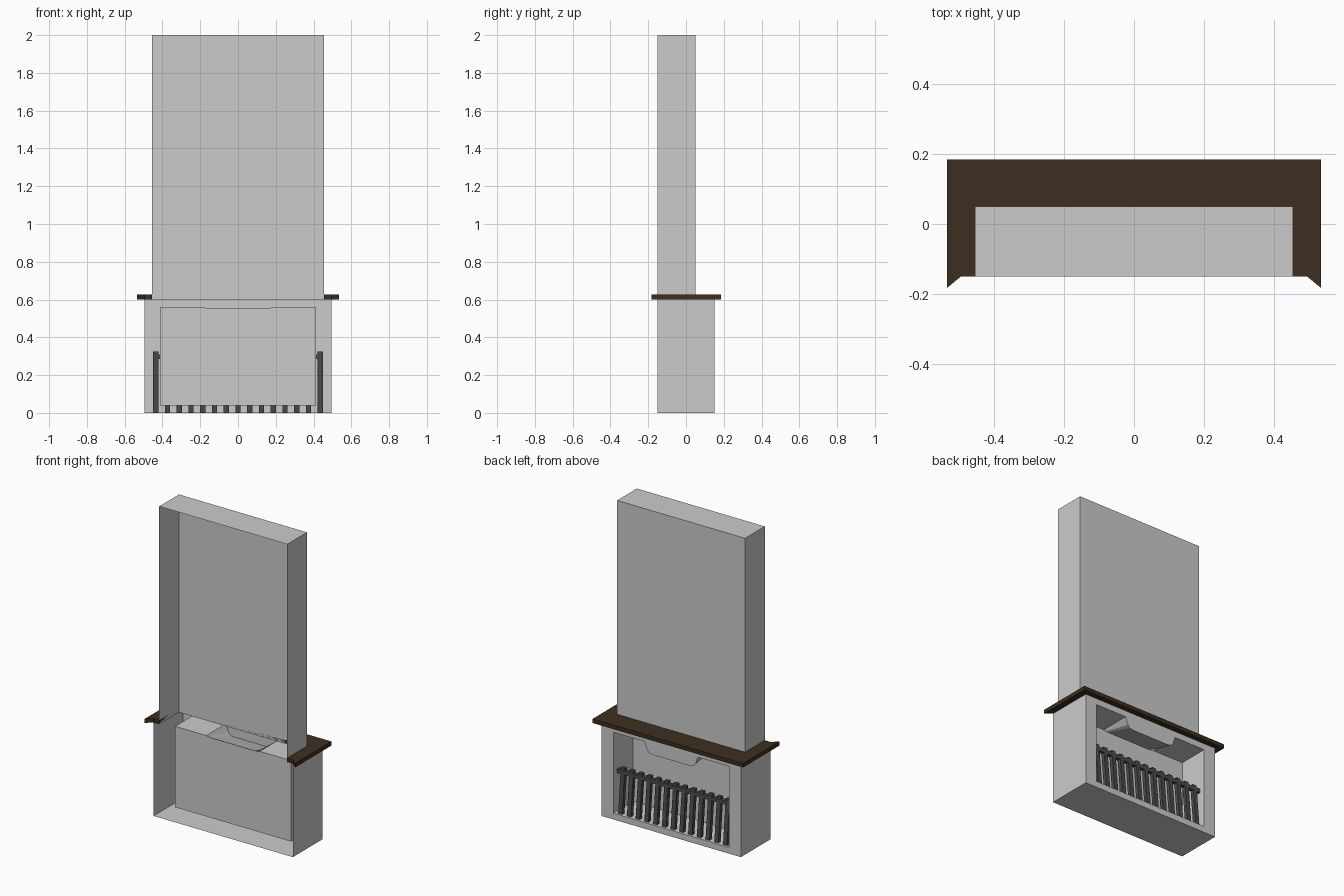
import bpy, bmesh
from mathutils import Vector

if "Cube" in bpy.data.objects:
    bpy.data.objects.remove(bpy.data.objects["Cube"])


def finish(bm, name, mat=None, fix=False):
    if fix:
        bmesh.ops.recalc_face_normals(bm, faces=bm.faces)
    me = bpy.data.meshes.new(name)
    bm.to_mesh(me)
    bm.free()
    ob = bpy.data.objects.new(name, me)
    bpy.context.collection.objects.link(ob)
    if mat:
        me.materials.append(mat)
    return ob


def material(name, rgb):
    m = bpy.data.materials.new(name)
    m.diffuse_color = (*rgb, 1)
    m.use_nodes = True
    m.node_tree.nodes["Principled BSDF"].inputs["Base Color"].default_value = m.diffuse_color
    return m


def open_box(bm, lo, hi, skip):
    """Box with outward normals; faces whose normal is in skip are left out."""
    v = {}
    for i in (0, 1):
        for j in (0, 1):
            for k in (0, 1):
                v[i, j, k] = bm.verts.new(((lo, hi)[i][0], (lo, hi)[j][1], (lo, hi)[k][2]))
    centre = (Vector(lo) + Vector(hi)) / 2
    for axis in range(3):
        for s in (0, 1):
            if "xyz"[axis] + "-+"[s] in skip:
                continue
            ring = []
            for a, b in ((0, 0), (1, 0), (1, 1), (0, 1)):
                key = [a, b]
                key.insert(axis, s)
                ring.append(v[tuple(key)])
            f = bm.faces.new(ring)
            f.normal_update()
            if f.normal.dot(f.calc_center_median() - centre) < 0:
                f.normal_flip()


wood = material("dark_wood", (0.045, 0.028, 0.013))
iron = material("iron", (0.07, 0.07, 0.07))

# chimney breast: thin shell, open at the wall side and below
bm = bmesh.new()
open_box(bm, (-0.455, -0.15, 0.6), (0.455, 0.05, 2.0), ("y-", "z-"))
finish(bm, "chimney_breast")

# opening outline with a hanging tab in the middle of its top edge
W, Z0, Z1 = 0.412, 0.04, 0.56


def outline(y, drop):
    half = [(W, Z0), (W, Z1), (0.19, Z1), (0.172, Z1 - drop * 0.7),
            (0.158, Z1 - drop * 0.93), (0.135, Z1 - drop)]
    pts = half + [(-x, z) for x, z in reversed(half)]
    return [(x, y, z) for x, z in pts]


# surround: shell open at the wall side, front face pierced by the opening
bm = bmesh.new()
open_box(bm, (-0.495, -0.15, 0), (0.495, 0.15, 0.6), ("y-", "y+", "z+"))
rim = [bm.verts.new(p) for p in
       ((-0.495, 0.15, 0), (0.495, 0.15, 0), (0.495, 0.15, 0.6), (-0.495, 0.15, 0.6))]
hole = [bm.verts.new(p) for p in outline(0.15, 0.07)]
edges = []
for loop in (rim, hole):
    edges += [bm.edges.new((loop[i], loop[(i + 1) % len(loop)])) for i in range(len(loop))]
bmesh.ops.triangle_fill(bm, edges=edges, use_beauty=True, normal=(0, 1, 0))
for f in bm.faces:
    f.normal_update()
    if f.normal.y < -0.5:
        f.normal_flip()
bmesh.ops.remove_doubles(bm, verts=bm.verts, dist=1e-5)
finish(bm, "surround")

# firebox: outline lofted back to a nearly straight-topped rear wall
bm = bmesh.new()
front = [bm.verts.new(p) for p in outline(0.15, 0.07)]
back = [bm.verts.new(p) for p in outline(-0.05, 0.006)]
n = len(front)
for i in range(n):
    j = (i + 1) % n
    bm.faces.new((front[i], front[j], back[j], back[i]))
bm.faces.new(back)
bmesh.ops.recalc_face_normals(bm, faces=bm.faces)
bm.normal_update()
if bm.faces[-1].normal.y < 0 if not bm.faces.ensure_lookup_table() else False:
    bmesh.ops.reverse_faces(bm, faces=bm.faces)
finish(bm, "firebox")

# mantel: U-shaped shelf with mitred ends
bm = bmesh.new()
side = [(0.455, 0.05), (0.455, -0.15), (0.495, -0.15), (0.535, -0.183), (0.535, 0.185)]
plan = side + [(-x, y) for x, y in reversed(side)]
face = bm.faces.new([bm.verts.new((x, y, 0.6)) for x, y in plan])
ext = bmesh.ops.extrude_face_region(bm, geom=[face], use_keep_orig=True)
bmesh.ops.translate(bm, vec=(0, 0, 0.026),
                    verts=[g for g in ext["geom"] if isinstance(g, bmesh.types.BMVert)])
finish(bm, "mantel", wood, True)

# grate: leaning bars tied by one rail
bm = bmesh.new()
top_y, foot_y = 0.098, 0.128
for i in range(15):
    x = -0.435 + i * 0.87 / 14
    start = len(bm.verts)
    open_box(bm, (x - 0.014, foot_y - 0.012, 0.002), (x + 0.014, foot_y + 0.012, 0.325), ())
    bm.verts.ensure_lookup_table()
    for v in bm.verts[start:]:
        v.co.y += (top_y - foot_y) * v.co.z / 0.325
open_box(bm, (-0.445, top_y - 0.009, 0.285), (0.445, top_y + 0.015, 0.31), ())
finish(bm, "grate", iron)
